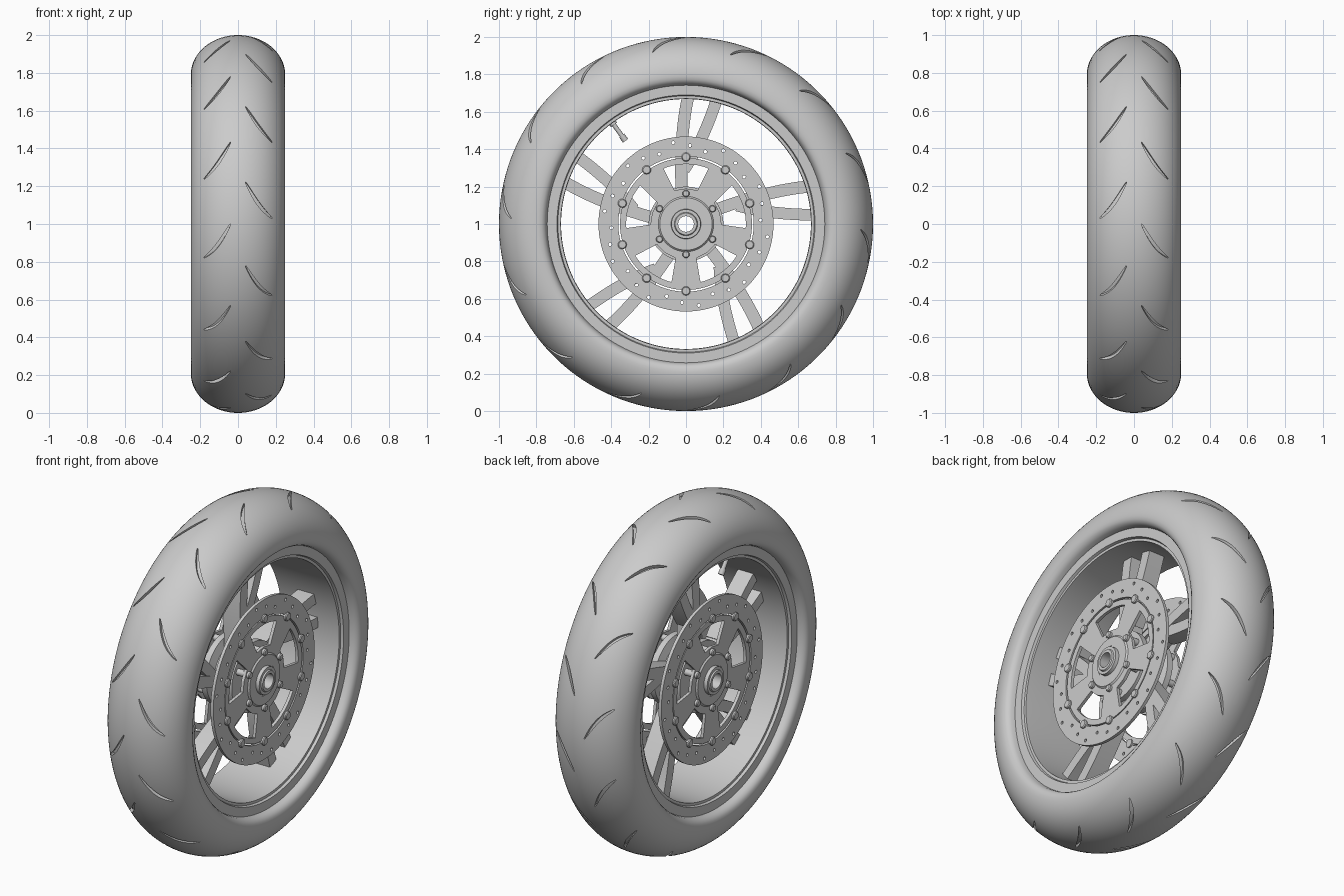
import bpy, bmesh
from math import sin, cos, pi, radians, sqrt, hypot
from mathutils import Vector

if "Cube" in bpy.data.objects:
    bpy.data.objects.remove(bpy.data.objects["Cube"])

grey = bpy.data.materials.new("plain_grey")
grey.use_nodes = True
GREY = (0.6, 0.6, 0.6, 1)
grey.diffuse_color = GREY
for node in grey.node_tree.nodes:
    if node.type == 'BSDF_PRINCIPLED':
        node.inputs["Base Color"].default_value = GREY
        node.inputs["Roughness"].default_value = 0.6


def polar(x, r, a):
    """Point at radius r and angle a (from +y towards +z) about the axle."""
    return Vector((x, r * cos(a), 1 + r * sin(a)))


def finish(bm, name):
    bmesh.ops.recalc_face_normals(bm, faces=bm.faces)
    mesh = bpy.data.meshes.new(name)
    bm.to_mesh(mesh)
    bm.free()
    mesh.materials.append(grey)
    ob = bpy.data.objects.new(name, mesh)
    bpy.context.collection.objects.link(ob)
    return ob


def activate(ob):
    bpy.ops.object.select_all(action='DESELECT')
    ob.select_set(True)
    bpy.context.view_layer.objects.active = ob


def smooth(ob, angle=32):
    activate(ob)
    bpy.ops.object.shade_smooth_by_angle(angle=radians(angle))


def mirror_x(ob):
    ob.modifiers.new("other_side", 'MIRROR')


def cut(ob, cutter):
    mod = ob.modifiers.new("cut", 'BOOLEAN')
    mod.operation, mod.solver, mod.object = 'DIFFERENCE', 'EXACT', cutter
    activate(ob)
    bpy.ops.object.modifier_apply(modifier=mod.name)
    bpy.data.objects.remove(cutter)


def lathe(name, profile, seg=96):
    """Turn a closed (x, radius) profile about the axle."""
    bm = bmesh.new()
    rings = [[bm.verts.new(polar(x, r, 2 * pi * i / seg)) for x, r in profile]
             for i in range(seg)]
    n = len(profile)
    for i in range(seg):
        a, b = rings[i], rings[(i + 1) % seg]
        for j in range(n):
            k = (j + 1) % n
            bm.faces.new((a[j], a[k], b[k], b[j]))
    return finish(bm, name)


def prism(bm, outline, x0, x1):
    """Extrude a closed (y, z) outline from x0 to x1."""
    lo = [bm.verts.new((x0, y, z)) for y, z in outline]
    hi = [bm.verts.new((x1, y, z)) for y, z in outline]
    bm.faces.new(lo[::-1])
    bm.faces.new(hi)
    n = len(lo)
    return [bm.faces.new((lo[i], lo[(i + 1) % n], hi[(i + 1) % n], hi[i]))
            for i in range(n)]


def pins(bm, r, a, size, x0, x1, tip=1.0, seg=16):
    """Round pin parallel to the axle, with an optional chamfered head."""
    rows = [(x0, size), (x1 - size * (1 - tip), size), (x1, size * tip)]
    if tip == 1.0:
        rows.pop(1)
    c = polar(0, r, a)
    rings = [[bm.verts.new((x, c.y + s * cos(2 * pi * i / seg), c.z + s * sin(2 * pi * i / seg)))
              for i in range(seg)] for x, s in rows]
    bm.faces.new(rings[0][::-1])
    bm.faces.new(rings[-1])
    for p, q in zip(rings, rings[1:]):
        for i in range(seg):
            bm.faces.new((p[i], p[(i + 1) % seg], q[(i + 1) % seg], q[i]))


# Tyre: elliptical crown, tucked sidewalls and open inside
HALF, CROWN = 0.25, 0.21


def crown(x):
    return 1 - CROWN + CROWN * sqrt(1 - (x / HALF) ** 2)


arc = [(HALF * cos(pi * i / 36), 1 - CROWN + CROWN * sin(pi * i / 36)) for i in range(37)]
tuck = [(-0.247, 0.772), (-0.238, 0.757), (-0.222, 0.747), (-0.2, 0.742), (-0.19, 0.72)]
tyre = lathe("tyre", arc + tuck + [(-x, r) for x, r in reversed(tuck)], 140)

# Tread grooves: tapered slits, staggered from one side to the other
STEPS, COUNT = 10, 14
bm = bmesh.new()
for side in (1, -1):
    for g in range(COUNT):
        start = pi - (g + (0.5 if side > 0 else 0)) * 2 * pi / COUNT
        rows = []
        for i in range(STEPS + 1):
            t = i / STEPS
            x = 0.04 + 0.14 * t
            a = start + radians(11) * t + radians(1.2) * sin(pi * t)
            w = 0.002 + 0.007 * sin(pi * t) ** 0.7
            row = []
            for dx, da, dr in ((1, 1, .012), (-1, -1, .012), (-1, -1, -.02), (1, 1, -.02)):
                px = x + dx * w * 0.8
                row.append(bm.verts.new(polar(side * px, crown(px) + dr, a - da * w * 0.6)))
            rows.append(row)
        bm.faces.new(rows[0])
        bm.faces.new(rows[-1][::-1])
        for p, q in zip(rows, rows[1:]):
            for j in range(4):
                bm.faces.new((p[j], p[(j + 1) % 4], q[(j + 1) % 4], q[j]))
cut(tyre, finish(bm, "groove_cutter"))
smooth(tyre, 35)

# Rim: barrel with a stepped lip on each side
lip = [(0.2, 0.748), (0.2, 0.69), (0.185, 0.685), (0.185, 0.67), (0.12, 0.668)]
rim = lathe("rim", lip + [(-x, r) for x, r in reversed(lip)]
            + [(-0.18, 0.748), (-0.16, 0.7), (0.16, 0.7), (0.18, 0.748)], 128)
smooth(rim)

# Hub: flanged barrel with a through bore
half_hub = [(0.2, 0.042), (0.2, 0.058), (0.192, 0.062), (0.192, 0.078), (0.172, 0.08),
            (0.172, 0.1), (0.1, 0.1), (0.1, 0.2), (0.065, 0.2), (0.05, 0.15)]
hub = lathe("hub", half_hub + [(-x, r) for x, r in reversed(half_hub)], 64)
smooth(hub)


# Spokes: five curved arms, each forking towards the rim
def ribbon(bm, p0, p1, p2, width, x, turn):
    pts, n = [], 10
    for i in range(n + 1):
        t = i / n
        f = [(1 - t) ** 2 * a + 2 * t * (1 - t) * b + t * t * c for a, b, c in zip(p0, p1, p2)]
        d = [(1 - t) * (b - a) + t * (c - b) for a, b, c in zip(p0, p1, p2)]
        h = width / 2 / hypot(*d)
        pts.append(((f[0] - d[1] * h, f[1] + d[0] * h), (f[0] + d[1] * h, f[1] - d[0] * h)))
    outline = [p[0] for p in pts] + [p[1] for p in reversed(pts)]
    c, s = cos(turn), sin(turn)
    prism(bm, [(y * c - z * s, 1 + y * s + z * c) for y, z in outline], -x, x)


bm = bmesh.new()
for k in range(5):
    turn = 2 * pi * k / 5
    ribbon(bm, (-0.02, 0.12), (-0.04, 0.45), (0.012, 0.685), 0.065, 0.052, turn)
    ribbon(bm, (-0.01, 0.29), (0.09, 0.44), (0.165, 0.667), 0.062, 0.05, turn)
smooth(finish(bm, "spokes"))

# Brake rotors: drilled rings
rotor = lathe("brake_rotor", [(0.15, 0.362), (0.15, 0.468), (0.168, 0.468), (0.168, 0.362)])
bm = bmesh.new()
for i in range(30):
    pins(bm, (0.4, 0.42, 0.44)[i % 3], radians(12 * i + 3), 0.009, 0.12, 0.2, seg=12)
cut(rotor, finish(bm, "drill_cutter"))
smooth(rotor)
mirror_x(rotor)

# Rotor carriers: plates with five rounded windows
carrier = lathe("rotor_carrier", [(0.148, 0.09), (0.148, 0.353), (0.166, 0.353), (0.166, 0.148),
                                  (0.174, 0.14), (0.174, 0.09)])
bm = bmesh.new()
for k in range(5):
    mid = pi / 2 + 2 * pi * k / 5
    ring = [polar(0, 0.32, mid + radians(a)) for a in range(-22, 23, 4)]
    ring += [polar(0, 0.19, mid + radians(a)) for a in range(19, -20, -19)]
    sides = prism(bm, [(p.y, p.z) for p in ring], 0.1, 0.2)
    corners = [e for e in {e for f in sides for e in f.edges}
               if abs(e.verts[0].co.x - e.verts[1].co.x) > 0.05 and e.calc_face_angle(0) > 0.8]
    bmesh.ops.bevel(bm, geom=corners, offset=0.018, segments=4, profile=0.5, affect='EDGES')
cut(carrier, finish(bm, "window_cutter"))
smooth(carrier)
mirror_x(carrier)

# Floating buttons joining rotor and carrier
bm = bmesh.new()
for k in range(10):
    pins(bm, 0.358, radians(90 + 36 * k), 0.024, 0.14, 0.18, 0.8)
buttons = finish(bm, "rotor_buttons")
smooth(buttons)
mirror_x(buttons)

# Carrier bolts around the hub
bm = bmesh.new()
for k in range(6):
    pins(bm, 0.163, radians(90 + 60 * k), 0.019, 0.09, 0.184, 0.75)
bolts = finish(bm, "carrier_bolts")
smooth(bolts)
mirror_x(bolts)

# Valve stem: thin tube with a wider cap, pointing at the axle
bm = bmesh.new()
angle = radians(126)
for size, r0, r1 in ((0.012, 0.56, 0.68), (0.017, 0.55, 0.585), (0.02, 0.655, 0.68)):
    made = bmesh.ops.create_cone(bm, cap_ends=True, segments=16, radius1=size, radius2=size,
                                 depth=r1 - r0)["verts"]
    aim = polar(0, 1, angle) - Vector((0, 0, 1))
    rot = aim.to_track_quat('Z', 'Y').to_matrix()
    bmesh.ops.rotate(bm, cent=(0, 0, 0), matrix=rot, verts=made)
    bmesh.ops.translate(bm, vec=polar(0, (r0 + r1) / 2, angle), verts=made)
smooth(finish(bm, "valve_stem"))
